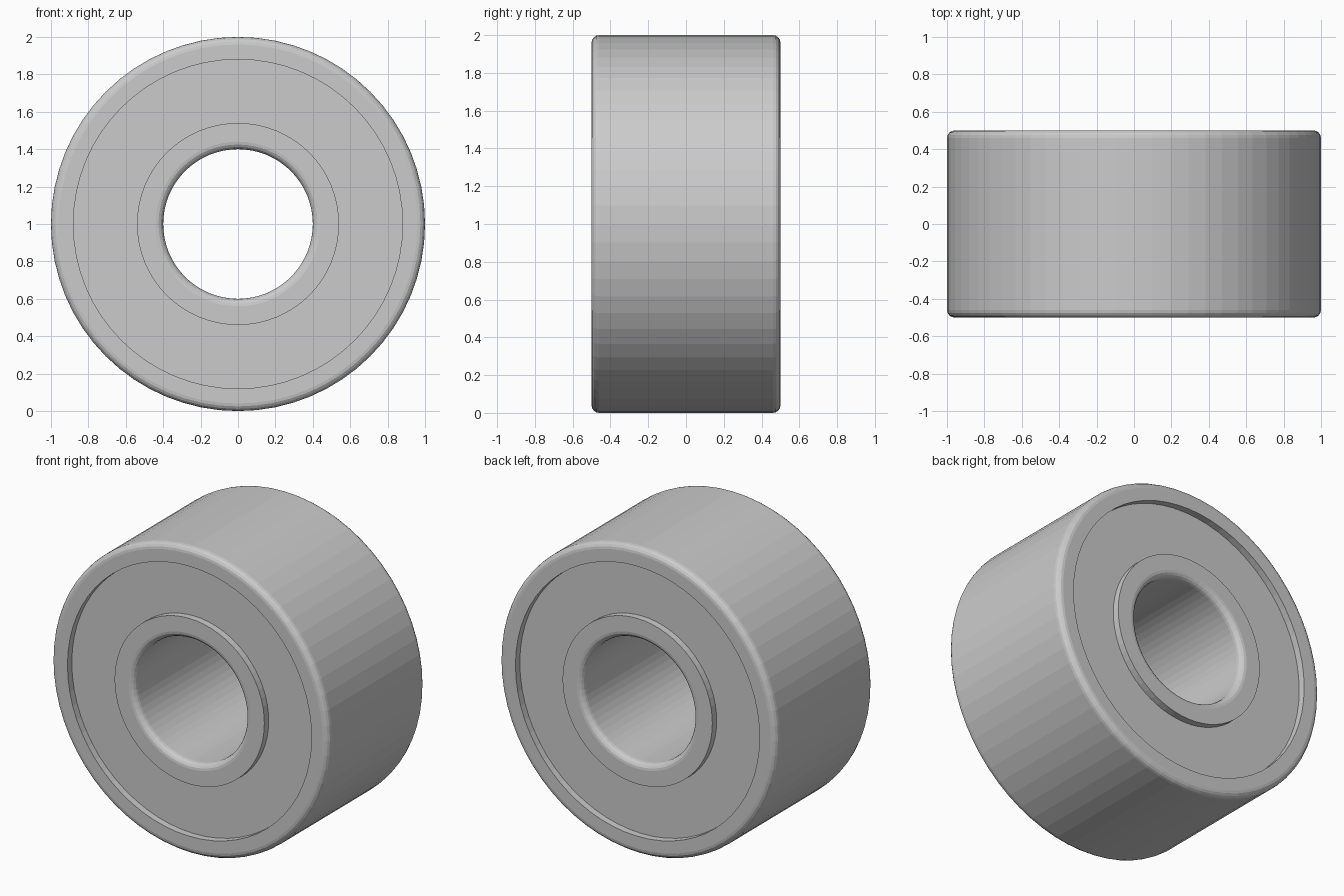
import bpy, bmesh, math

if "Cube" in bpy.data.objects:
    bpy.data.objects.remove(bpy.data.objects["Cube"])

SEGMENTS = 64
HALF_WIDTH = 0.5
FILLET = 0.04
RECESS = 0.045


def fillet(cr, cy, start):
    """Quarter arc in (radius, y) around a corner centre, counter-clockwise."""
    return [(cr + FILLET * math.cos(math.radians(start + 22.5 * i)),
             cy + FILLET * math.sin(math.radians(start + 22.5 * i))) for i in range(5)]


def lathe(name, profile):
    """Revolve a closed (radius, y) profile around the y axis at z = 1."""
    bm = bmesh.new()
    rings = []
    for s in range(SEGMENTS):
        a = 2 * math.pi * s / SEGMENTS
        rings.append([bm.verts.new((r * math.cos(a), y, 1 + r * math.sin(a)))
                      for r, y in profile])
    n = len(profile)
    for s in range(SEGMENTS):
        a, b = rings[s], rings[(s + 1) % SEGMENTS]
        for i in range(n):
            j = (i + 1) % n
            bm.faces.new((a[i], a[j], b[j], b[i]))
    bmesh.ops.recalc_face_normals(bm, faces=bm.faces)
    mesh = bpy.data.meshes.new(name)
    bm.to_mesh(mesh)
    bm.free()
    obj = bpy.data.objects.new(name, mesh)
    bpy.context.collection.objects.link(obj)
    return obj


h, f = HALF_WIDTH, FILLET

# Outer ring: rounded on its outside corners
lathe("outer_ring", [(0.88, -h)] + fillet(1 - f, -h + f, 270)
      + fillet(1 - f, h - f, 0) + [(0.88, h)])

# Inner ring: rounded where it meets the bore
lathe("inner_ring", [(0.54, h)] + fillet(0.4 + f, h - f, 90)
      + fillet(0.4 + f, -h + f, 180) + [(0.54, -h)])

# Shield filling the gap between the rings, recessed on both faces
s = h - RECESS
lathe("shield", [(0.54, -s), (0.88, -s), (0.88, s), (0.54, s)])
